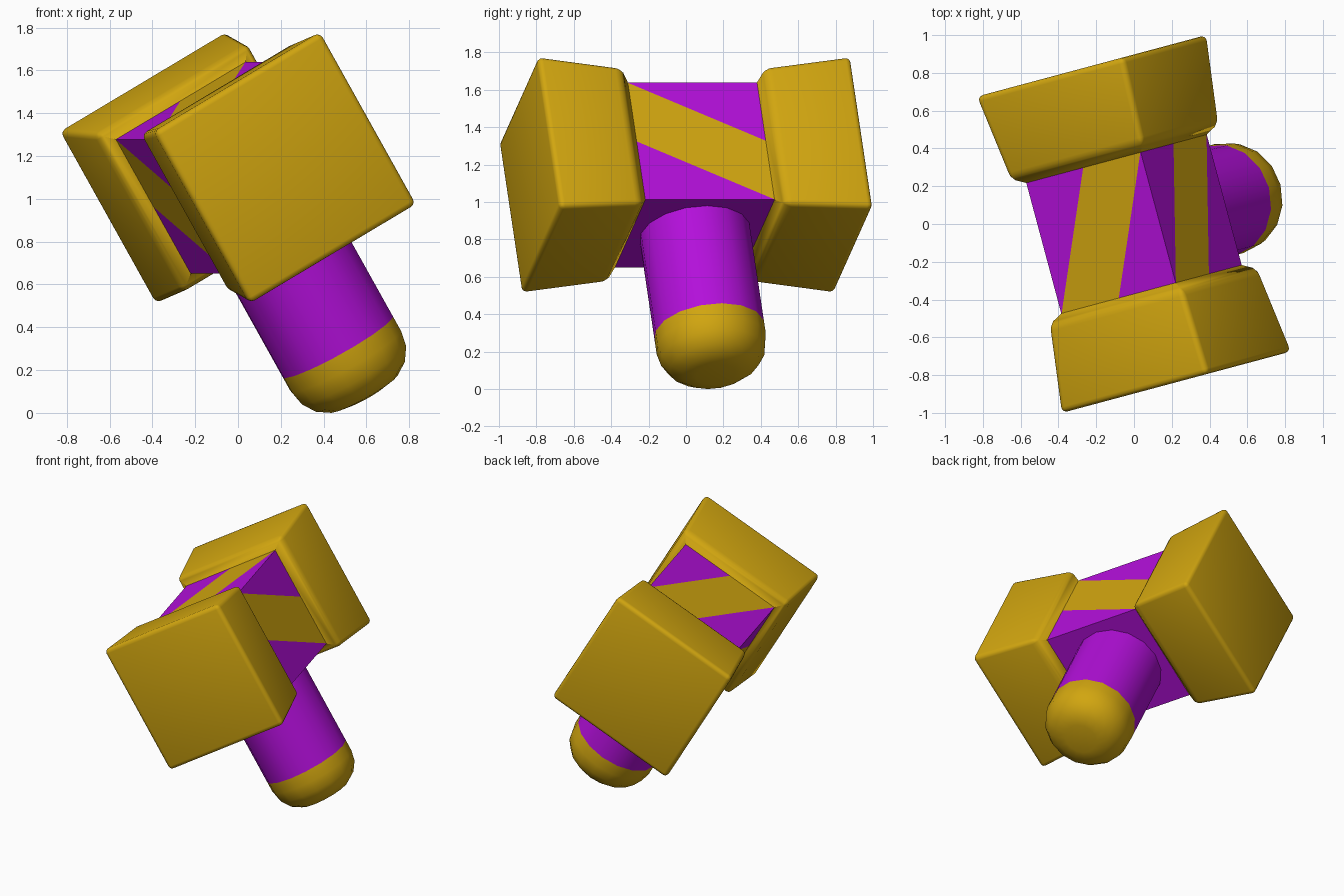
import bpy, bmesh, math
from mathutils import Matrix, Vector

cube = bpy.data.objects.get("Cube")
if cube:
    bpy.data.objects.remove(cube, do_unlink=True)


def material(name, rgb):
    mat = bpy.data.materials.new(name)
    mat.use_nodes = True
    mat.diffuse_color = (*rgb, 1)
    mat.node_tree.nodes["Principled BSDF"].inputs["Base Color"].default_value = (*rgb, 1)
    return mat


PURPLE = material("purple", (0.45, 0.005, 0.70))
GOLD = material("gold", (0.64, 0.38, 0.005))

# The hammer is built upright, then tilted and turned
TILT = (Matrix.Translation((0, 0, 1.145))
        @ Matrix.Rotation(math.radians(15), 4, 'Z')
        @ Matrix.Rotation(math.radians(-30), 4, 'Y'))


def finish(bm, name, materials):
    bmesh.ops.remove_doubles(bm, verts=bm.verts, dist=0.0005)
    bmesh.ops.recalc_face_normals(bm, faces=bm.faces)
    bm.transform(TILT)
    mesh = bpy.data.meshes.new(name)
    bm.to_mesh(mesh)
    bm.free()
    for mat in materials:
        mesh.materials.append(mat)
    obj = bpy.data.objects.new(name, mesh)
    bpy.context.collection.objects.link(obj)
    bpy.ops.object.select_all(action='DESELECT')
    obj.select_set(True)
    bpy.context.view_layer.objects.active = obj
    bpy.ops.object.shade_smooth_by_angle(angle=math.radians(35))


# Head core: square bar wrapped by a slanted gold band, plain underneath
W = 0.362
bm = bmesh.new()
pieces = [
    (0, [(-W, -W), (0, W), (-W, W)]),
    (1, [(-W, -W), (0, -W), (W, W), (0, W)]),
    (0, [(0, -W), (W, -W), (W, W)]),
]
for side in range(4):
    turn = Matrix.Rotation(side * math.pi / 2, 3, 'Y')
    for colour, outline in pieces:
        face = bm.faces.new([bm.verts.new(turn @ Vector((u, y, W))) for u, y in outline])
        face.material_index = 0 if side == 2 else colour
finish(bm, "head_core", [PURPLE, GOLD])


# Striking blocks: tapered square ends with a sloped collar
def striking_block(name, sign):
    bm = bmesh.new()
    rings = []
    for y, half in [(0.867, 0.467), (0.405, 0.424), (0.35, 0.352)]:
        rings.append([bm.verts.new((sx * half, sign * y, sz * half))
                      for sx, sz in [(1, 1), (-1, 1), (-1, -1), (1, -1)]])
    bm.faces.new(rings[0])
    for a, b in zip(rings, rings[1:]):
        for i in range(4):
            j = (i + 1) % 4
            bm.faces.new((a[i], a[j], b[j], b[i]))
    bmesh.ops.recalc_face_normals(bm, faces=bm.faces)
    rim = set(rings[2])
    edges = [e for e in bm.edges if not rim & set(e.verts)]
    bmesh.ops.bevel(bm, geom=edges, offset=0.03, segments=3, profile=0.5,
                    affect='EDGES', clamp_overlap=True)
    finish(bm, name, [GOLD])


striking_block("front_striking_block", -1)
striking_block("back_striking_block", 1)

# Handle: round grip with a rounded gold end
R, END, ROUND, BAND = 0.298, -1.232, 0.19, -0.964
profile = [(0, -0.3), (R, -0.3), (R, BAND)]
for i in range(5):
    a = i * math.pi / 8
    profile.append((R - ROUND + ROUND * math.cos(a), END + ROUND - ROUND * math.sin(a)))
profile.append((0, END))
bm = bmesh.new()
verts = [bm.verts.new((r, 0, z)) for r, z in profile]
edges = [bm.edges.new(pair) for pair in zip(verts, verts[1:])]
bmesh.ops.spin(bm, geom=verts + edges, cent=(0, 0, 0), axis=(0, 0, 1),
               angle=2 * math.pi, steps=16, use_merge=True)
for f in bm.faces:
    f.material_index = int(f.calc_center_median().z < BAND)
finish(bm, "handle", [PURPLE, GOLD])
